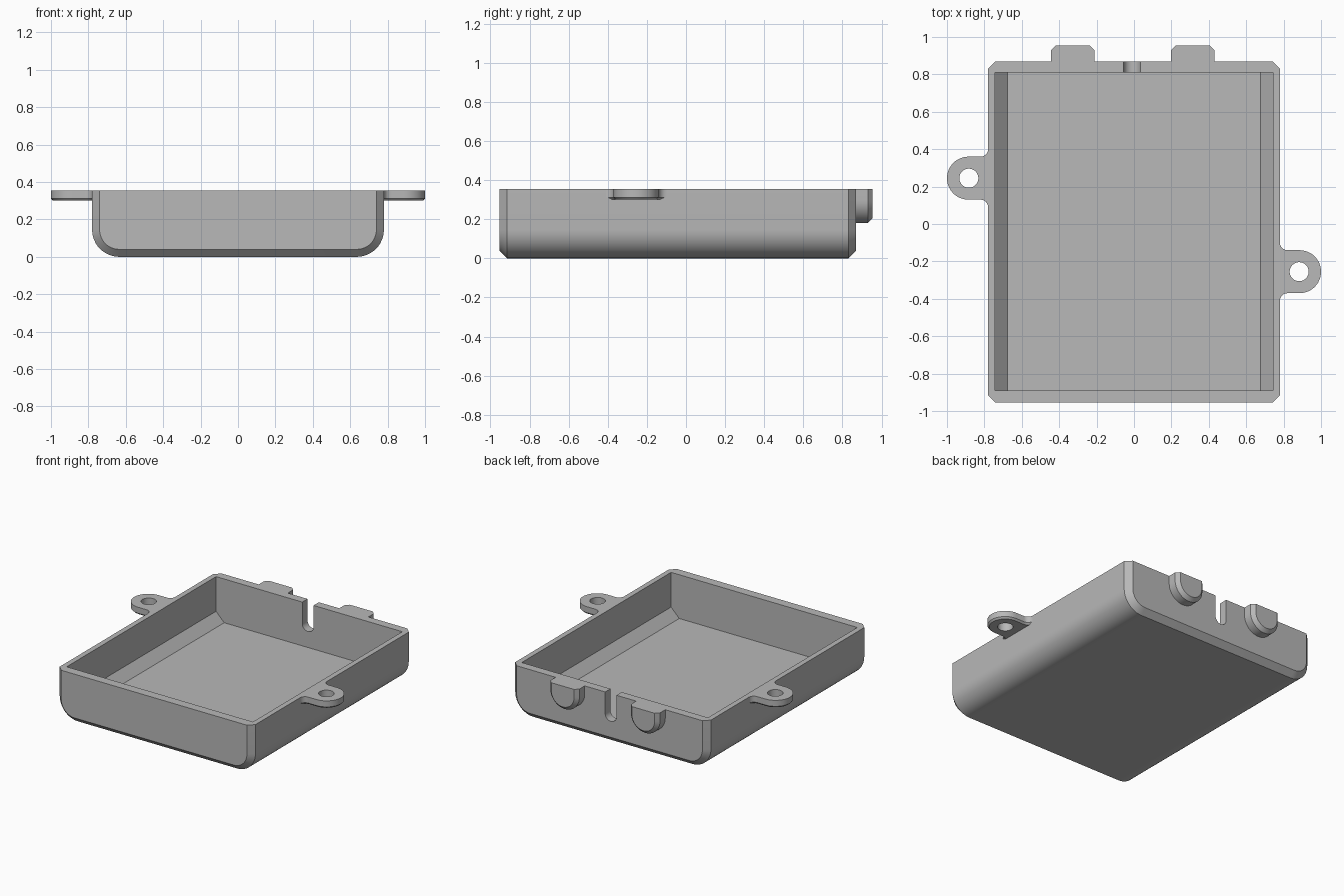
import bpy, bmesh
from math import sin, cos, pi

if "Cube" in bpy.data.objects:
    bpy.data.objects.remove(bpy.data.objects["Cube"])

grey = bpy.data.materials.new("plain grey")
grey.use_nodes = True
COLOR = (0.48, 0.48, 0.48, 1)
grey.diffuse_color = COLOR
grey.node_tree.nodes["Principled BSDF"].inputs["Base Color"].default_value = COLOR

TOP = 0.355
SIDE = 0.78


def loft(name, loops):
    """Closed solid through matching loops of points."""
    bm = bmesh.new()
    rings = [[bm.verts.new(p) for p in loop] for loop in loops]
    n = len(rings[0])
    for a, b in zip(rings, rings[1:]):
        for i in range(n):
            j = (i + 1) % n
            bm.faces.new((a[i], a[j], b[j], b[i]))
    bm.faces.new(rings[0])
    bm.faces.new(rings[-1])
    bmesh.ops.remove_doubles(bm, verts=bm.verts[:], dist=1e-5)
    bmesh.ops.recalc_face_normals(bm, faces=bm.faces[:])
    mesh = bpy.data.meshes.new(name)
    bm.to_mesh(mesh)
    bm.free()
    mesh.materials.append(grey)
    obj = bpy.data.objects.new(name, mesh)
    bpy.context.collection.objects.link(obj)
    return obj


def activate(obj):
    bpy.ops.object.select_all(action="DESELECT")
    obj.select_set(True)
    bpy.context.view_layer.objects.active = obj


def cut(obj, cutter):
    activate(obj)
    mod = obj.modifiers.new("cut", "BOOLEAN")
    mod.operation = "DIFFERENCE"
    mod.solver = "EXACT"
    mod.object = cutter
    bpy.ops.object.modifier_apply(modifier=mod.name)
    bpy.data.objects.remove(cutter)


def smooth(obj):
    activate(obj)
    bpy.ops.object.shade_smooth_by_angle(angle=pi / 7)


def arc(cx, cy, r, start, end, steps=12):
    angles = [start + (end - start) * i / steps for i in range(steps + 1)]
    return [(cx + r * cos(a), cy + r * sin(a)) for a in angles]


def u_loop(y, cx, half, r, bottom, top=TOP):
    """U outline in the xz plane with rounded lower corners."""
    pts = [(cx - half, top)]
    pts += arc(cx - half + r, bottom + r, r, pi, 1.5 * pi)
    pts += arc(cx + half - r, bottom + r, r, 1.5 * pi, 2 * pi)
    pts.append((cx + half, top))
    return [(x, y, z) for x, z in pts]


# Tray: rounded lower edges, chamfered front and back ends
tray = loft("tray", [u_loop(y, 0, SIDE - d, 0.145 - d, d)
                     for y, d in ((-0.955, 0.04), (-0.915, 0), (0.83, 0), (0.87, 0.04))])

# Cavity with sloped strips along the floor sides
half, slope, floor = 0.742, 0.065, 0.04
section = [(-half, 0.5), (-half, floor + slope), (-half + slope, floor),
           (half - slope, floor), (half, floor + slope), (half, 0.5)]
cut(tray, loft("cavity_cutter", [[(x, y, z) for x, z in section] for y in (-0.89, 0.81)]))

# Cable notch in the back wall
cut(tray, loft("notch_cutter", [u_loop(y, -0.01, 0.045, 0.045, 0.155, 0.5) for y in (0.78, 0.92)]))
smooth(tray)

# Two rounded tabs on the back wall
for name, cx in (("right_back_tab", -0.328), ("left_back_tab", 0.314)):
    tab = loft(name, [u_loop(y, cx, 0.116 - d, 0.116 - d, 0.18 + d)
                      for y, d in ((0.87, 0), (0.93, 0), (0.955, 0.025))])
    smooth(tab)


# Screw ears with filleted roots and a chamfered underside
def ear_loop(side, cy, z, d):
    r, f = 0.115 - d, 0.04 + d
    fx, fy = SIDE + 0.04, 0.155
    pts = arc(fx, -fy, f, pi, pi / 2, 8)
    pts += arc(0.885, 0, r, -pi / 2, pi / 2, 24)
    pts += arc(fx, fy, f, 1.5 * pi, pi, 8)
    return [(side * x, cy + y, z) for x, y in pts]


for name, side, cy in (("left_ear", 1, -0.255), ("right_ear", -1, 0.245)):
    ear = loft(name, [ear_loop(side, cy, z, d)
                      for z, d in ((0.3, 0.012), (0.312, 0), (TOP, 0))])
    hole = arc(side * 0.883, cy, 0.051, 0, 2 * pi, 32)[:-1]
    cut(ear, loft("hole_cutter", [[(x, y, z) for x, y in hole] for z in (0.2, 0.5)]))
    smooth(ear)
